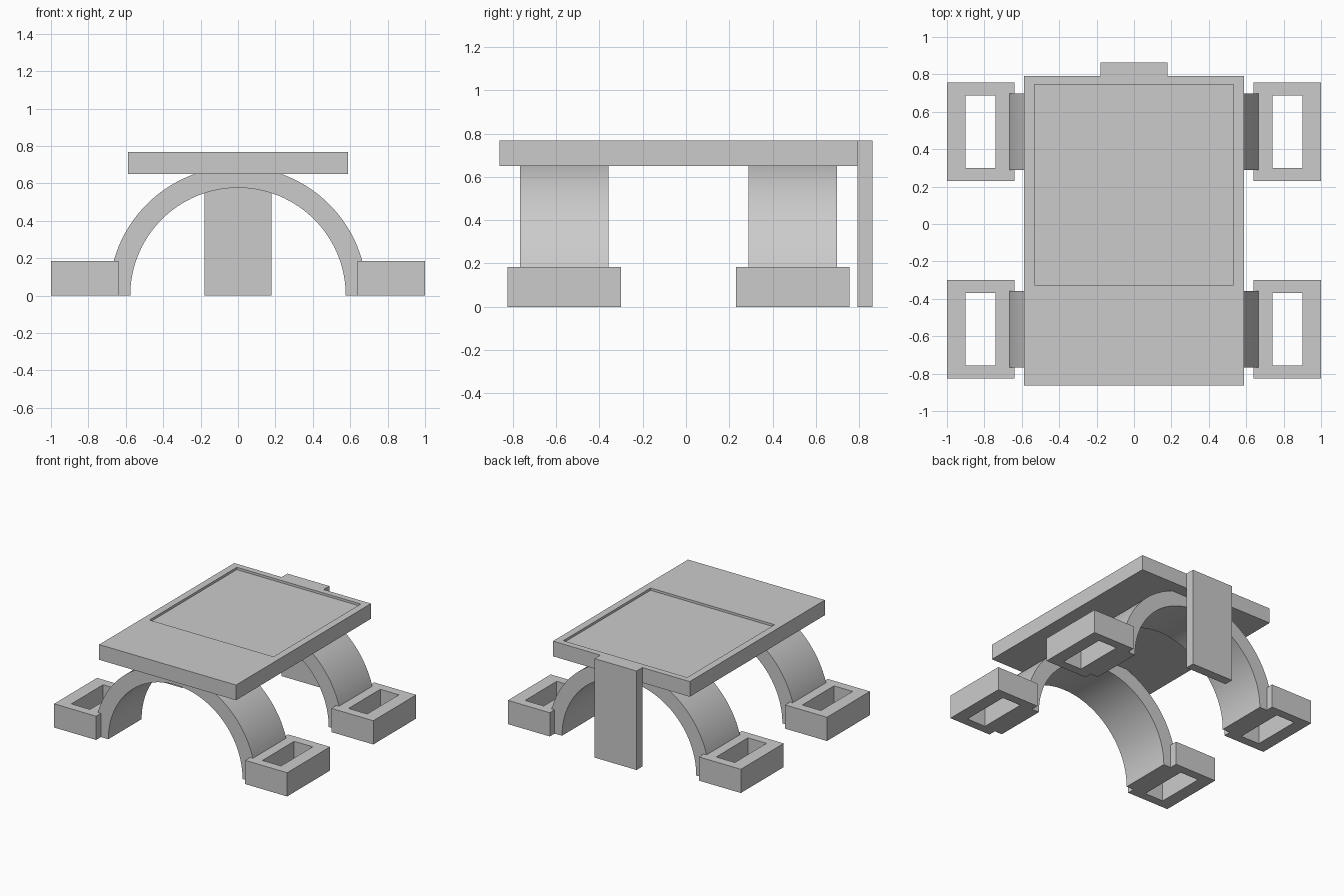
import bpy, bmesh, math

if "Cube" in bpy.data.objects:
    bpy.data.objects.remove(bpy.data.objects["Cube"], do_unlink=True)

# Single grey material
grey = bpy.data.materials.new("plain grey")
grey.use_nodes = True
GREY = (0.6, 0.6, 0.6, 1)
grey.diffuse_color = GREY
grey.node_tree.nodes["Principled BSDF"].inputs["Base Color"].default_value = GREY


def finish(name, bm):
    """Turn a bmesh into a named grey object."""
    bmesh.ops.recalc_face_normals(bm, faces=bm.faces)
    mesh = bpy.data.meshes.new(name)
    bm.to_mesh(mesh)
    bm.free()
    mesh.materials.append(grey)
    obj = bpy.data.objects.new(name, mesh)
    bpy.context.collection.objects.link(obj)
    return obj


def box(name, x0, x1, y0, y1, z0, z1):
    bm = bmesh.new()
    bmesh.ops.create_cube(bm, size=1)
    for v in bm.verts:
        v.co = ((x0 + x1) / 2 + v.co.x * (x1 - x0),
                (y0 + y1) / 2 + v.co.y * (y1 - y0),
                (z0 + z1) / 2 + v.co.z * (z1 - z0))
    return finish(name, bm)


def cut(obj, cutter):
    """Subtract a box and discard it."""
    mod = obj.modifiers.new("cut", 'BOOLEAN')
    mod.operation = 'DIFFERENCE'
    mod.solver = 'EXACT'
    mod.object = cutter
    bpy.context.view_layer.objects.active = obj
    bpy.ops.object.modifier_apply(modifier=mod.name)
    bpy.data.objects.remove(cutter, do_unlink=True)


def arch(name, yc, half, inner, outer, steps=64):
    """Half ring extruded along y."""
    bm = bmesh.new()
    rings = []
    for i in range(steps + 1):
        a = math.pi * i / steps
        rings.append([bm.verts.new((r * math.cos(a), yc + s * half, r * math.sin(a)))
                      for r, s in ((inner, -1), (outer, -1), (outer, 1), (inner, 1))])
    for p, q in zip(rings, rings[1:]):
        for k in range(4):
            n = (k + 1) % 4
            bm.faces.new((p[k], p[n], q[n], q[k]))
    bm.faces.new(rings[0])
    bm.faces.new(rings[-1])
    return finish(name, bm)


# Deck with a shallow tray sunk into its top
deck = box("deck", -0.587, 0.587, -0.863, 0.792, 0.65, 0.768)
cut(deck, box("tray_cutter", -0.532, 0.532, -0.325, 0.745, 0.75, 0.9))

# Upright plate at the back
box("back_plate", -0.18, 0.18, 0.792, 0.863, 0, 0.768)

# Arched legs, each ending in a pair of open box feet
for end, yc in (("front", -0.563), ("back", 0.493)):
    leg = arch(end + "_arch", yc, 0.204, 0.576, 0.69)
    bpy.ops.object.select_all(action='DESELECT')
    leg.select_set(True)
    bpy.context.view_layer.objects.active = leg
    bpy.ops.object.shade_smooth_by_angle(angle=math.radians(30))
    for side, s in (("left", 1), ("right", -1)):
        xs = sorted((s * 0.64, s * 1.0))
        hole = sorted((s * 0.74, s * 0.9))
        foot = box(f"{end}_{side}_foot", *xs, yc - 0.263, yc + 0.263, 0, 0.184)
        cut(foot, box("foot_cutter", *hole, yc - 0.194, yc + 0.194, -0.1, 0.3))
